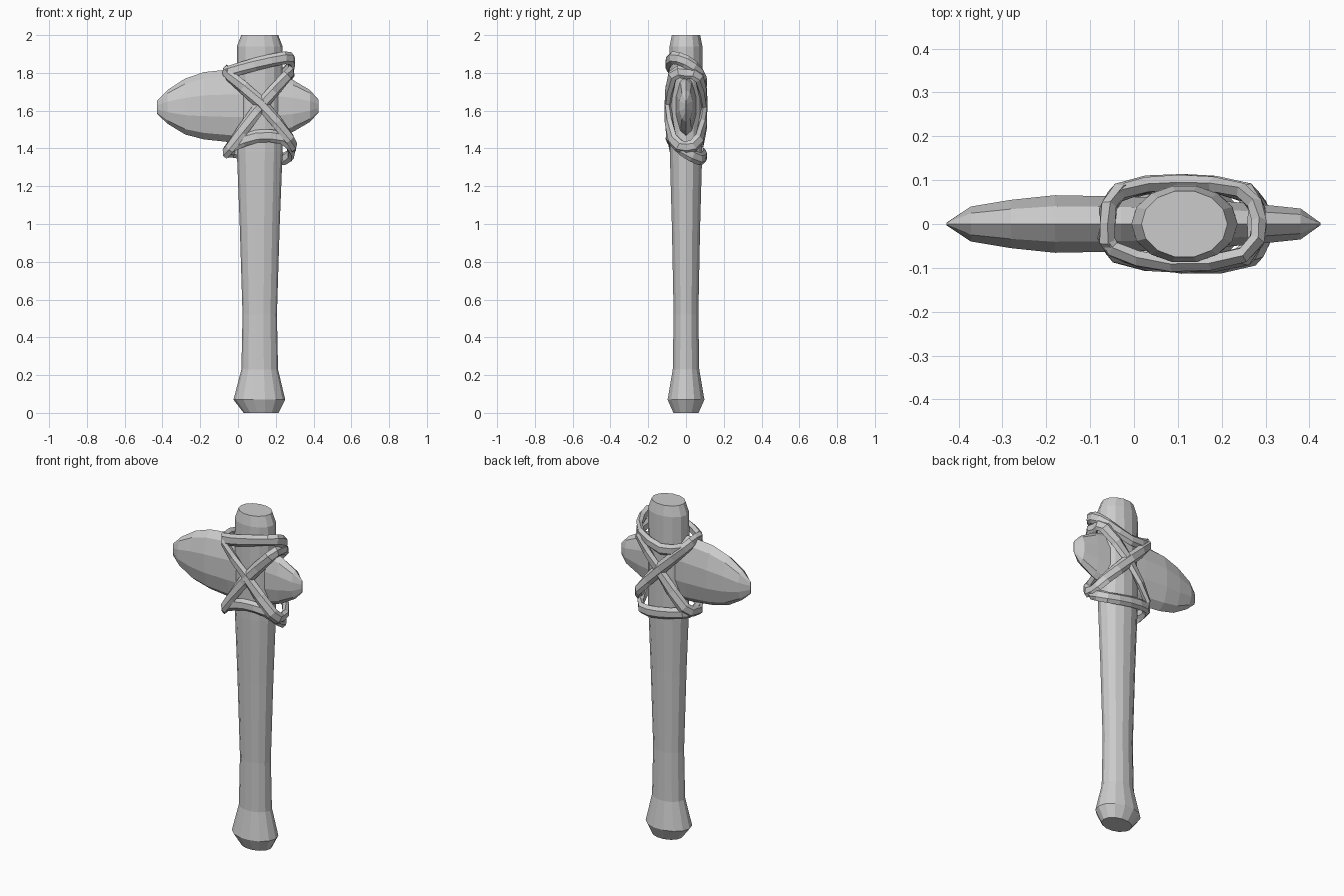
import bpy, bmesh
from math import sin, cos, pi
from mathutils import Vector

if "Cube" in bpy.data.objects:
    bpy.data.objects.remove(bpy.data.objects["Cube"])

STRAP_W, STRAP_T = 0.034, 0.018


def loft(name, rings, closed=False):
    """Skin a list of point rings; cap the ends unless closed."""
    bm = bmesh.new()
    vs = [[bm.verts.new(p) for p in r] for r in rings]
    n = len(vs[0])
    for i in range(len(vs) if closed else len(vs) - 1):
        a, b = vs[i], vs[(i + 1) % len(vs)]
        for j in range(n):
            k = (j + 1) % n
            bm.faces.new((a[j], a[k], b[k], b[j]))
    if not closed:
        bm.faces.new(vs[0])
        bm.faces.new(vs[-1])
    bmesh.ops.recalc_face_normals(bm, faces=bm.faces)
    me = bpy.data.meshes.new(name)
    bm.to_mesh(me)
    bm.free()
    ob = bpy.data.objects.new(name, me)
    bpy.context.collection.objects.link(ob)
    return ob


def catmull(a, b, c, d, t):
    return 0.5 * (2 * b + (c - a) * t + (2 * a - 5 * b + 4 * c - d) * t * t
                  + (3 * b - a - 3 * c + d) * t ** 3)


def strap(name, pts):
    """Closed flat band following pts, facing away from the handle."""
    pts = [Vector(p) for p in pts]
    n = len(pts)
    path = [catmull(pts[i - 1], pts[i], pts[(i + 1) % n], pts[(i + 2) % n], t)
            for i in range(n) for t in (0, 0.5)]
    rings = []
    for i, p in enumerate(path):
        tan = (path[(i + 1) % len(path)] - path[i - 1]).normalized()
        out = Vector(((p.x - 0.115) * 0.5, p.y, 0))
        out = (out - tan * out.dot(tan)).normalized()
        side = tan.cross(out)
        rings.append([p + side * STRAP_W * cos(a) + out * STRAP_T * sin(a) * 1.1
                      for a in (k * pi / 3 for k in range(6))])
    return loft(name, rings, True)


# Handle: z, centre x, half width, half depth
handle = [(0, .122, .092, .068), (.07, .113, .137, .1), (.23, .115, .097, .072),
          (.52, .115, .091, .067), (1.0, .115, .106, .077), (1.38, .115, .121, .088),
          (1.7, .115, .122, .09), (1.94, .115, .121, .089), (2.0, .115, .098, .077)]
loft("handle", [[(cx + w * cos(k * pi / 7), d * sin(k * pi / 7), z)
                 for k in range(14)] for z, cx, w, d in handle])

# Stone head: x, centre z, half height, half thickness
head = [(-.428, 1.618, .036, .003), (-.372, 1.62, .09, .042), (-.28, 1.622, .148, .058),
        (-.18, 1.626, .178, .069), (-.03, 1.626, .194, .066), (.15, 1.625, .187, .06),
        (.29, 1.625, .138, .047), (.38, 1.625, .085, .037), (.425, 1.624, .036, .003)]
loft("stone_head", [[(x, t * sin(k * pi / 5), z + h * cos(k * pi / 5))
                     for k in range(10)] for x, z, h, t in head])

# Lashing: two crossed loops, a ring above and a ring below
strap("cross_strap_a", [
    (-.045, -.065, 1.785), (.12, -.096, 1.64), (.275, -.072, 1.45), (.29, 0, 1.405),
    (.265, .07, 1.45), (.10, .096, 1.63), (-.04, .07, 1.775), (-.06, 0, 1.81)])
strap("cross_strap_b", [
    (-.045, -.065, 1.4), (.10, -.093, 1.60), (.26, -.072, 1.785), (.275, 0, 1.80),
    (.265, .07, 1.775), (.11, .094, 1.61), (-.035, .07, 1.42), (-.06, 0, 1.385)])
strap("top_strap", [
    (-.045, -.06, 1.805), (.09, -.092, 1.845), (.25, -.07, 1.88), (.285, 0, 1.86),
    (.25, .072, 1.80), (.10, .095, 1.745), (-.035, .07, 1.775), (-.06, 0, 1.80)])
strap("bottom_strap", [
    (-.03, -.06, 1.415), (.10, -.09, 1.465), (.235, -.075, 1.455), (.285, -.01, 1.39),
    (.245, .07, 1.345), (.11, .093, 1.36), (-.025, .07, 1.385), (-.055, 0, 1.385)])
